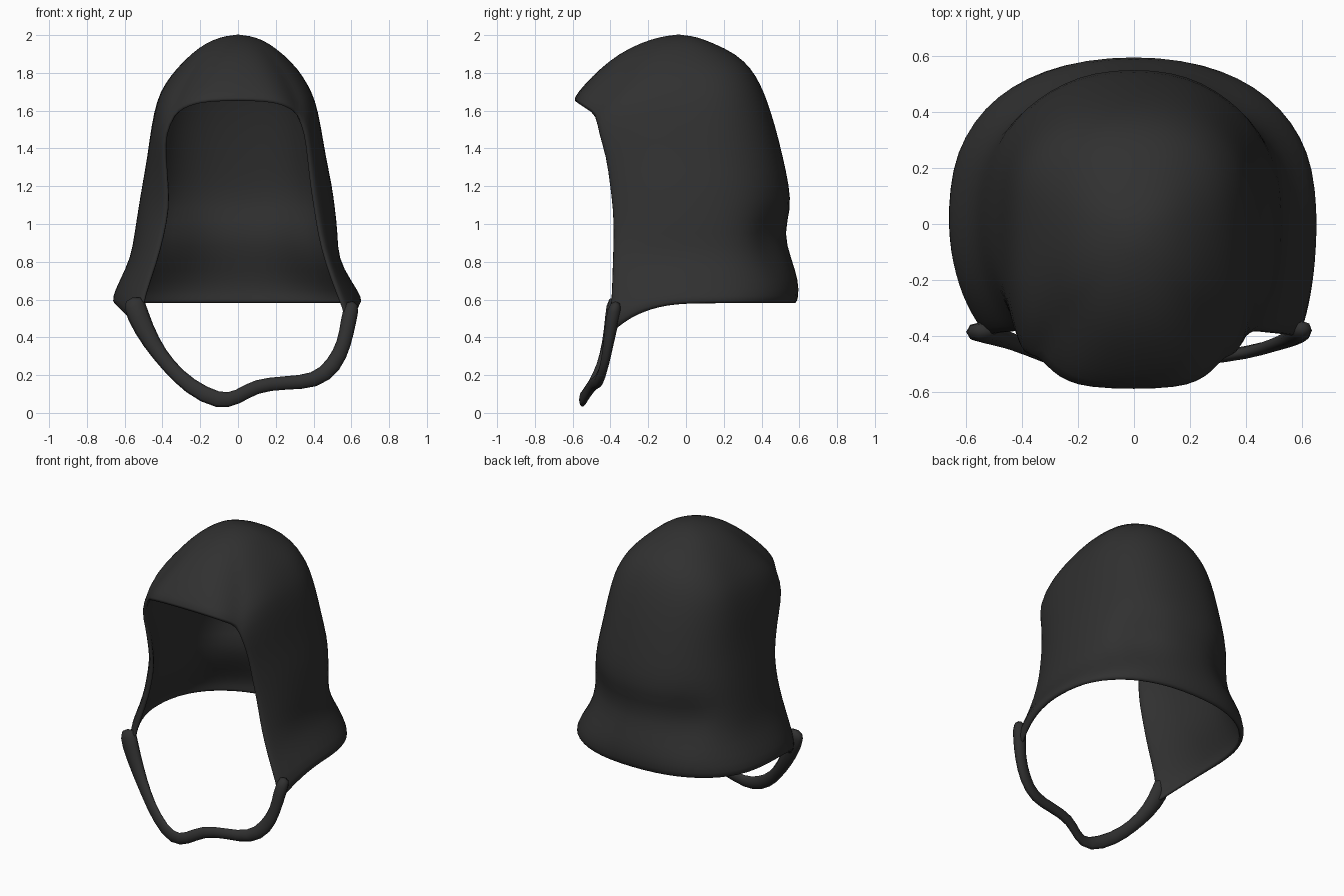
import bpy, bmesh, math
from mathutils import Vector

if "Cube" in bpy.data.objects:
    bpy.data.objects.remove(bpy.data.objects["Cube"])

fabric = bpy.data.materials.new("charcoal fabric")
fabric.diffuse_color = (0.03, 0.03, 0.03, 1)
fabric.use_nodes = True
fabric.node_tree.nodes["Principled BSDF"].inputs["Base Color"].default_value = fabric.diffuse_color


def finish(name, bm, levels, thickness=0):
    bmesh.ops.recalc_face_normals(bm, faces=bm.faces)
    mesh = bpy.data.meshes.new(name)
    bm.to_mesh(mesh)
    bm.free()
    mesh.materials.append(fabric)
    obj = bpy.data.objects.new(name, mesh)
    bpy.context.collection.objects.link(obj)
    for p in mesh.polygons:
        p.use_smooth = True
    if thickness:
        solid = obj.modifiers.new("cloth", 'SOLIDIFY')
        solid.thickness = thickness
        solid.offset = -1
    sub = obj.modifiers.new("smooth", 'SUBSURF')
    sub.levels = sub.render_levels = levels
    return obj


# Rings: height, left/right width, back y, front y, roundness, drop at front edge,
# left/right opening edge x (None where the ring closes over the brow)
RINGS = [
    (1.99, .09, .09, .06, -.14, 2.0, .00, None, None),
    (1.96, .17, .16, .14, -.24, 2.1, .00, None, None),
    (1.90, .25, .24, .27, -.36, 2.3, .01, None, None),
    (1.82, .33, .32, .35, -.46, 2.6, .03, None, None),
    (1.74, .39, .37, .395, -.54, 3.0, .05, None, None),
    (1.66, .43, .41, .43, -.605, 3.4, .08, None, None),
    (1.52, .46, .44, .475, -.47, 2.8, .04, -.40, .37),
    (1.36, .48, .465, .515, -.43, 2.6, .00, -.40, .385),
    (1.20, .51, .50, .55, -.41, 2.5, .00, -.38, .40),
    (1.08, .53, .515, .56, -.395, 2.5, .00, -.375, .42),
    (0.95, .55, .53, .52, -.39, 2.5, .00, -.40, .44),
    (0.82, .57, .53, .56, -.395, 2.4, .02, -.44, .48),
    (0.70, .63, .60, .60, -.40, 2.3, .07, -.50, .54),
    (0.61, .67, .66, .60, -.41, 2.3, .12, -.53, .60),
    (0.575, .66, .65, .585, -.41, 2.3, .17, -.49, .58),
]
BACK, SIDE, BROW = 7, 6, 4          # segments per half ring
EDGE = BACK + SIDE
HALF = EDGE + BROW


def power(v, n):
    return max(v, 0) ** (2 / n)


def ring_point(ring, side, k):
    z, wl, wr, back, front, n, drop, xl, xr = ring
    w = wl if side < 0 else wr
    yc = 0.05 if z < 1.9 else -0.03
    if k <= BACK:                                # back quarter
        a = math.pi / 2 * k / BACK
        m = 2.3
        x, y = w * power(math.sin(a), m), yc + (back - yc) * power(math.cos(a), m)
        # soft folds beside the head bulge
        fold = math.exp(-((z - .92) / .16) ** 2) * math.exp(-((x - .33) / .1) ** 2)
        y -= .05 * fold
        return Vector((side * x, y, z))
    f = min((k - BACK) / SIDE, 1)
    c45 = .5 ** (1 / n)
    xe = abs(xl if side < 0 else xr) if xl is not None else w * c45
    ye = front if xl is not None else yc + (front - yc) * c45
    if k <= EDGE:                                # side, forward to the opening
        a = math.pi / 4 * f
        x = w - (w - xe) * (1 - power(math.cos(a), n)) / (1 - c45)
        y = yc + (ye - yc) * power(math.sin(a), n) / c45
        return Vector((side * x, y, z - drop * f * f))
    g = (k - EDGE) / BROW                        # brow, inward to the middle
    a = math.pi / 4 * (1 + g)
    return Vector((side * w * power(math.cos(a), n),
                   yc + (front - yc) * power(math.sin(a), n),
                   z - drop * (1 - g) ** 2))


# Hood
bm = bmesh.new()
rows = []
for ring in RINGS:
    last = HALF if ring[7] is None else EDGE
    row = {k: bm.verts.new(ring_point(ring, 1, k)) for k in range(last + 1)}
    for k in range(1, last + 1):
        row[-k] = row[k] if k == HALF else bm.verts.new(ring_point(ring, -1, k))
    rows.append(row)
pole = bm.verts.new((0, -.04, 2.005))
for k in range(-HALF, HALF):
    bm.faces.new((pole, rows[0][k], rows[0][k + 1]))
for upper, lower in zip(rows, rows[1:]):
    for k in range(-HALF, HALF):
        if k in lower and k + 1 in lower:
            bm.faces.new((upper[k], lower[k], lower[k + 1], upper[k + 1]))
finish("hood", bm, 1, 0.03)

# Chin strap: x, y, z, width, depth
PATH = [
    (-.56, -.38, .62, .13, .08), (-.535, -.39, .52, .13, .08),
    (-.46, -.41, .37, .10, .07), (-.37, -.45, .25, .08, .05),
    (-.26, -.50, .14, .09, .04), (-.10, -.56, .055, .10, .04),
    (.00, -.54, .08, .08, .04), (.09, -.50, .145, .08, .05),
    (.25, -.48, .16, .075, .05), (.41, -.46, .165, .09, .05),
    (.51, -.43, .25, .10, .05), (.565, -.41, .37, .08, .06),
    (.585, -.39, .49, .09, .08), (.61, -.37, .60, .09, .08),
]
bm = bmesh.new()
loops = []
for i, (x, y, z, w, d) in enumerate(PATH):
    a, b = PATH[max(i - 1, 0)], PATH[min(i + 1, len(PATH) - 1)]
    across = Vector((a[2] - b[2], 0, b[0] - a[0])).normalized() * w / 2
    depth = Vector((0, d / 2, 0))
    p = Vector((x, y, z))
    loops.append([bm.verts.new(p + across * s + depth * t)
                  for s, t in ((1, 1), (1, -1), (-1, -1), (-1, 1))])
for a, b in zip(loops, loops[1:]):
    for j in range(4):
        bm.faces.new((a[j], b[j], b[(j + 1) % 4], a[(j + 1) % 4]))
bm.faces.new(loops[0])
bm.faces.new(loops[-1])
finish("chin_strap", bm, 1)
